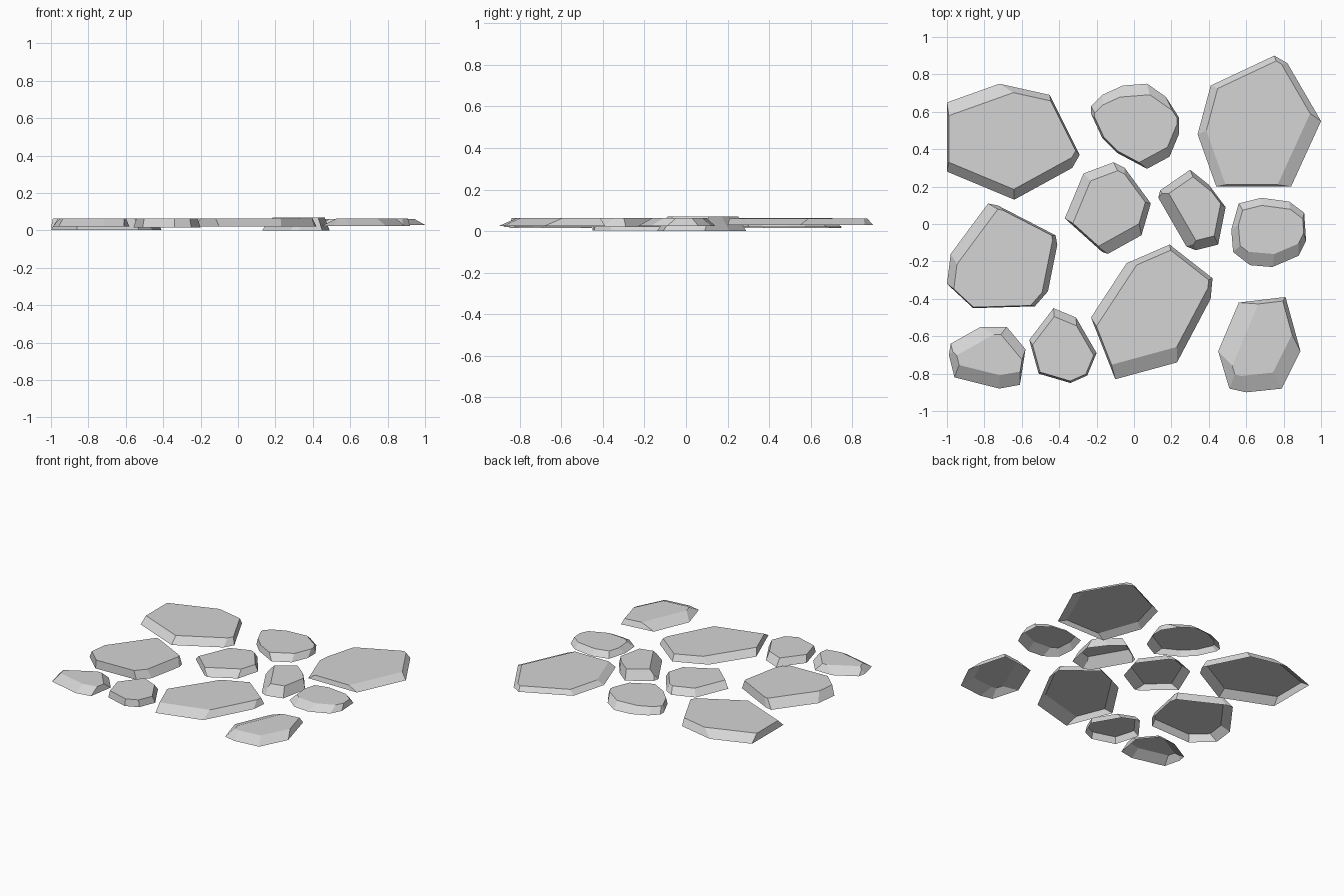
import bpy
import bmesh
from mathutils import Vector

cube = bpy.data.objects.get("Cube")
if cube:
    bpy.data.objects.remove(cube, do_unlink=True)

# One plain stone grey
stone_grey = bpy.data.materials.new("stone_grey")
stone_grey.use_nodes = True
colour = (0.66, 0.66, 0.66, 1.0)
stone_grey.diffuse_color = colour
stone_grey.node_tree.nodes["Principled BSDF"].inputs["Base Color"].default_value = colour

CM = 0.01
UP = Vector((0, 0, 1))


def chamfer(bm, point, normal):
    """Slice away everything beyond a plane and close the cut."""
    geom = bm.verts[:] + bm.edges[:] + bm.faces[:]
    bmesh.ops.bisect_plane(bm, geom=geom, dist=0.00005, plane_co=point,
                           plane_no=normal.normalized(), clear_outer=True)
    rim = [edge for edge in bm.edges if edge.is_boundary]
    if rim:
        bmesh.ops.holes_fill(bm, edges=rim, sides=0)
    bmesh.ops.remove_doubles(bm, verts=bm.verts[:], dist=0.0002)


def stone(name, outline, bottom=2, top=6.4):
    """Hollow paving stone from a clockwise outline of (x, y, slope of the next side),
    all in hundredths; the slope is how far that side leans in at the top."""
    low, high = bottom * CM, top * CM
    rim = [Vector((x * CM, y * CM, low)) for x, y, _ in outline]

    # Straight-sided slab
    bm = bmesh.new()
    base = bm.faces.new([bm.verts.new(p) for p in rim])
    slab = bmesh.ops.extrude_face_region(bm, geom=[base], use_keep_orig=True)
    raised = [v for v in slab["geom"] if isinstance(v, bmesh.types.BMVert)]
    bmesh.ops.translate(bm, verts=raised, vec=UP * (high - low))
    bmesh.ops.recalc_face_normals(bm, faces=bm.faces[:])

    # Sloping sides
    for i, start in enumerate(rim):
        along = (rim[(i + 1) % len(rim)] - start).normalized()
        outward = UP.cross(along)
        chamfer(bm, start, outward * (high - low) + UP * outline[i][2] * CM)

    # Open underside
    bmesh.ops.dissolve_limit(bm, angle_limit=0.02, verts=bm.verts[:], edges=bm.edges[:])
    bmesh.ops.recalc_face_normals(bm, faces=bm.faces[:])
    underside = [f for f in bm.faces if f.normal.z < -0.9]
    bmesh.ops.delete(bm, geom=underside, context='FACES')

    mesh = bpy.data.meshes.new(name)
    bm.to_mesh(mesh)
    bm.free()
    mesh.materials.append(stone_grey)
    bpy.context.collection.objects.link(bpy.data.objects.new(name, mesh))


# Back row
stone("back_right_slab",
      [(-100, 65, 7), (-72, 75, 3), (-45, 69, 1), (-29, 37, 3),
       (-33, 30, 5), (-64, 13, 5), (-100, 28, 1)], bottom=1.5)
stone("back_middle_stone",
      [(-23, 63, 4), (-17, 69, 5), (-6, 74, 6), (7, 75, 4), (17, 68, 1), (24, 57, 1),
       (24, 48, 3), (19, 36, 5), (7, 29.5, 1), (-9, 38, 1), (-17, 46, 1), (-23, 59, 2)])
stone("back_left_slab",
      [(41, 74, 3), (75, 90, 2), (82, 86, 3), (100, 55, 7),
       (84, 20, 1), (44, 20, 5), (34, 48, 4)], bottom=3, top=6.2)

# Middle row
stone("middle_right_slab",
      [(-98, -16, 6), (-78, 11, 2), (-73, 10, 1), (-42, -6, 2), (-41, -11, 3),
       (-46, -36, 2), (-53, -44, 0.5), (-86, -45, 0.5), (-100, -32, 4)], bottom=0.3)
stone("centre_stone",
      [(-27, 27, 5), (-11, 33, 3), (-5, 30, 2), (9, 11, 3),
       (4, -6, 6), (-14, -16, 2), (-17, -15, 1), (-37, 3, 5)])
stone("centre_pebble",
      [(14, 18, 4), (30, 29, 2), (40, 21, 1), (49, 9, 3),
       (45, -11, 5), (33, -14, 4), (28, -12, 6), (13, 14, 3)], bottom=0, top=7)
stone("middle_left_pebble",
      [(56, 11, 4), (68, 14, 4), (83, 12, 3), (91, 6, 1), (92, -9, 3),
       (88, -17, 6), (74, -23, 7), (62, -22, 5), (53, -15, 4), (52, -3, 3)], bottom=2.5)

# Front row
stone("front_right_pebble",
      [(-98, -64, 7), (-82, -55, 4), (-68, -55, 5), (-58, -67, 1),
       (-61, -86, 7), (-72, -88, 7), (-96, -82, 4), (-99, -70, 3)])
stone("front_small_stone",
      [(-56, -62, 3), (-43, -45, 4), (-31, -50, 2), (-20, -69, 1),
       (-25, -81, 1), (-34, -85, 1), (-51, -80, 1)], bottom=1.5)
stone("front_middle_slab",
      [(-4, -21, 3), (19, -11, 2), (42, -29, 2), (41, -40, 4),
       (23, -74, 8), (-10, -83, 1), (-23, -50, 5)])
stone("front_left_stone",
      [(56, -42, 2), (81, -39, 2), (89, -68, 8), (79, -88, 9),
       (60, -90, 8), (51, -88, 5), (45, -68, 10)], bottom=2.5)
